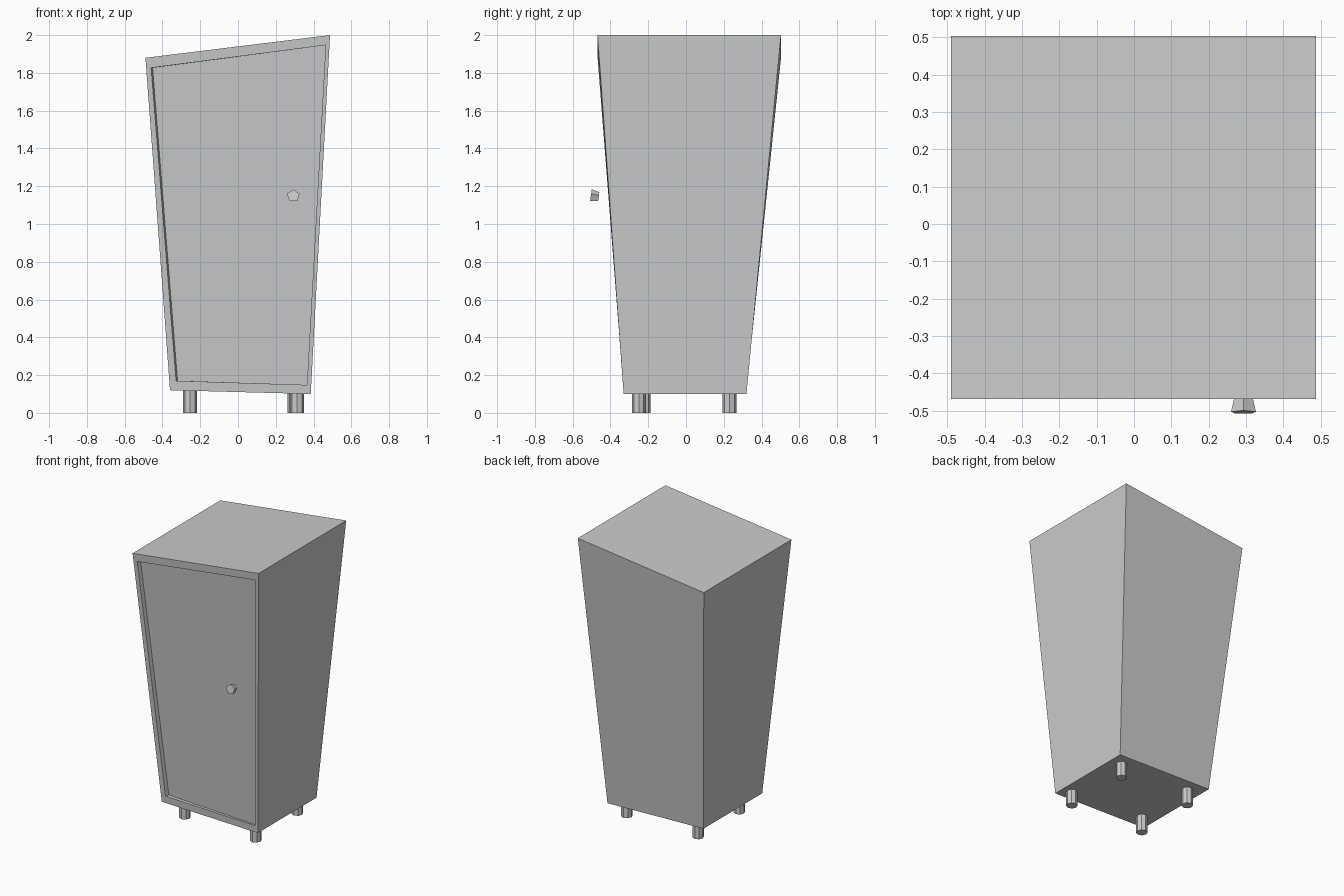
import bpy, bmesh, math
from mathutils import Vector, Matrix

cube = bpy.data.objects.get("Cube")
if cube:
    bpy.data.objects.remove(cube, do_unlink=True)

grey = bpy.data.materials.new("plain grey")
grey.use_nodes = True
grey.diffuse_color = (0.6, 0.6, 0.6, 1)
grey.node_tree.nodes["Principled BSDF"].inputs["Base Color"].default_value = (0.6, 0.6, 0.6, 1)


def finish(name, bm):
    bmesh.ops.recalc_face_normals(bm, faces=bm.faces)
    mesh = bpy.data.meshes.new(name)
    bm.to_mesh(mesh)
    bm.free()
    mesh.materials.append(grey)
    obj = bpy.data.objects.new(name, mesh)
    bpy.context.collection.objects.link(obj)
    return obj


def cone(name, sides, r1, r2, depth, matrix):
    bm = bmesh.new()
    bmesh.ops.create_cone(bm, cap_ends=True, segments=sides, radius1=r1,
                          radius2=r2, depth=depth, matrix=matrix)
    return finish(name, bm)


# Tapered cabinet with a slanted top; corners run bottom left, bottom right, top right, top left
outline = [(-0.36, 0.12), (0.385, 0.10), (0.487, 2.0), (-0.49, 1.88)]
front_y = [-0.33, -0.33, -0.468, -0.468]
back_y = [0.32, 0.32, 0.503, 0.503]
bm = bmesh.new()
front = [bm.verts.new((x, y, z)) for (x, z), y in zip(outline, front_y)]
back = [bm.verts.new((x, y, z)) for (x, z), y in zip(outline, back_y)]
bm.faces.new(back)

# Front rim and the shallow recess holding the door
door_outline = [(-0.328, 0.17), (0.365, 0.148), (0.464, 1.947), (-0.46, 1.827)]
recess = [0.025, 0.012, 0.012, 0.025]
shift = [0.008, 0, 0, 0.008]


def front_at(z):
    return -0.33 - 0.138 * (z - 0.11) / 1.83


rim = [bm.verts.new((x, front_at(z), z)) for x, z in door_outline]
door = [bm.verts.new(v.co + Vector((s, d, 0))) for v, d, s in zip(rim, recess, shift)]
bm.faces.new(door)
for i in range(4):
    j = (i + 1) % 4
    for a, b in ((back, front), (front, rim), (rim, door)):
        bm.faces.new((a[i], a[j], b[j], b[i]))
finish("cabinet_body", bm)

# Short legs, slightly uneven in placement
legs = {"front_right_leg": (-0.255, -0.225), "front_left_leg": (0.313, -0.25),
        "back_left_leg": (0.298, 0.23), "back_right_leg": (-0.255, 0.23)}
for name, (x, y) in legs.items():
    cone(name, 8, 0.037, 0.037, 0.12, Matrix.Translation((x, y, 0.06)))

# Five-sided flared door knob, tipped slightly upward
cone("door_knob", 5, 0.025, 0.035, 0.042,
     Matrix.Translation((0.293, -0.483, 1.146)) @ Matrix.Rotation(math.radians(82), 4, 'X'))
